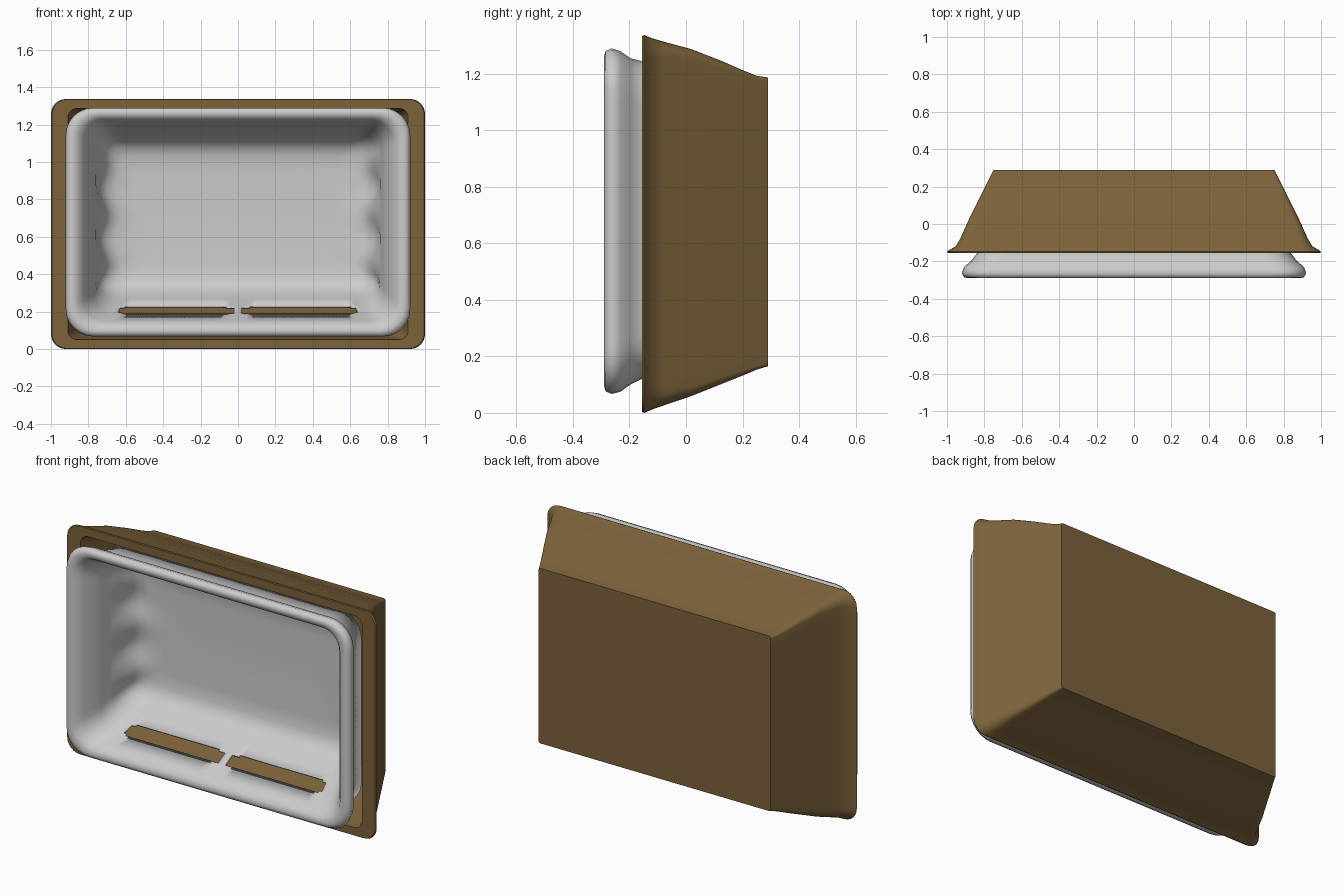
import bpy, bmesh, math

if "Cube" in bpy.data.objects:
    bpy.data.objects.remove(bpy.data.objects["Cube"])


def ring(y, hx, z0, z1, r, nx=60, nz=24, nc=6):
    """Rounded rectangle in the xz plane, counter-clockwise from lower left."""
    corners = [(-hx + r, z0 + r, 180), (hx - r, z0 + r, 270),
               (hx - r, z1 - r, 0), (-hx + r, z1 - r, 90)]
    arcs = []
    for cx, cz, start in corners:
        angles = [math.radians(start + 90 * i / nc) for i in range(nc + 1)]
        arcs.append([(cx + r * math.cos(a), cz + r * math.sin(a)) for a in angles])
    pts = []
    for k, arc in enumerate(arcs):
        pts += arc
        p, q = arc[-1], arcs[(k + 1) % 4][0]
        n = nx if k % 2 == 0 else nz
        pts += [(p[0] + (q[0] - p[0]) * i / n, p[1] + (q[1] - p[1]) * i / n)
                for i in range(1, n)]
    return [(x, y, z) for x, z in pts]


def loft(name, sections, cap_start=False, edit=None, color=None, angle=40):
    bm = bmesh.new()
    loops = [[bm.verts.new(p) for p in ring(*s)] for s in sections]
    n = len(loops[0])
    for a, b in zip(loops, loops[1:]):
        for i in range(n):
            j = (i + 1) % n
            bm.faces.new((a[i], a[j], b[j], b[i]))
    if cap_start:
        bm.faces.new(loops[0])
    bm.faces.new(loops[-1])
    bmesh.ops.recalc_face_normals(bm, faces=bm.faces)
    if edit:
        edit(bm)
    mesh = bpy.data.meshes.new(name)
    bm.to_mesh(mesh)
    bm.free()
    ob = bpy.data.objects.new(name, mesh)
    bpy.context.collection.objects.link(ob)
    if color:
        mat = bpy.data.materials.new(name + "_colour")
        mat.diffuse_color = color
        mat.use_nodes = True
        mat.node_tree.nodes["Principled BSDF"].inputs["Base Color"].default_value = mat.diffuse_color
        mesh.materials.append(mat)
    bpy.ops.object.select_all(action='DESELECT')
    bpy.context.view_layer.objects.active = ob
    ob.select_set(True)
    bpy.ops.object.shade_smooth_by_angle(angle=math.radians(angle))
    return ob


# Tapered brown housing: back panel, flared walls, front rim, hollow inside
loft("housing", [
    (0.29, 0.75, 0.165, 1.187, 0.012),
    (0.25, 0.77, 0.153, 1.193, 0.015),
    (0.20, 0.795, 0.132, 1.213, 0.018),
    (0.13, 0.83, 0.104, 1.244, 0.025),
    (0.02, 0.885, 0.06, 1.287, 0.035),
    (-0.08, 0.93, 0.026, 1.314, 0.05),
    (-0.12, 0.955, 0.012, 1.326, 0.065),
    (-0.14, 0.99, 0.003, 1.334, 0.08),
    (-0.148, 1.0, 0.0, 1.337, 0.08),
    (-0.155, 0.995, 0.003, 1.334, 0.08),
    (-0.155, 0.91, 0.05, 1.287, 0.05),
    (-0.08, 0.88, 0.06, 1.275, 0.05),
    (0.10, 0.80, 0.125, 1.22, 0.03),
    (0.26, 0.72, 0.19, 1.16, 0.02),
], cap_start=True, color=(0.2, 0.122, 0.043, 1))


def shape_liner(bm):
    # Two long slots in the floor, tapered at their ends
    slots = []
    for f in bm.faces:
        c = f.calc_center_median()
        if 0.15 < c.z < 0.25 and abs(f.normal.z) > 0.5 and -0.16 < c.y < -0.07:
            t = (abs(c.x) - 0.33) / 0.31
            if t * t + ((c.y + 0.115) / 0.055) ** 4 < 1:
                slots.append(f)
    bmesh.ops.delete(bm, geom=slots, context='FACES')
    # Gentle ripples on the inner side walls
    for v in bm.verts:
        if v.co.y > -0.03 and abs(v.co.x) > 0.5:
            v.co.x *= 1 + 0.02 * math.sin(v.co.z * math.tau / 0.27)


# Grey basin: outer skirt, rolled lip, sloping walls and rounded back
liner = loft("basin_liner", [
    (-0.04, 0.82, 0.12, 1.235, 0.14),
    (-0.16, 0.835, 0.125, 1.24, 0.14),
    (-0.20, 0.865, 0.105, 1.25, 0.14),
    (-0.235, 0.905, 0.08, 1.275, 0.14),
    (-0.262, 0.915, 0.073, 1.284, 0.14),
    (-0.28, 0.905, 0.08, 1.277, 0.135),
    (-0.284, 0.885, 0.095, 1.262, 0.13),
    (-0.278, 0.86, 0.12, 1.24, 0.12),
    (-0.24, 0.83, 0.145, 1.225, 0.12),
    *[(-0.16 + 0.011 * i, 0.79 - 0.003 * i, 0.178 + 0.006 * i,
       1.205 - 0.003 * i, 0.12) for i in range(9)],
    (0.00, 0.745, 0.262, 1.15, 0.11),
    (0.06, 0.725, 0.295, 1.12, 0.10),
    (0.10, 0.69, 0.33, 1.085, 0.09),
    (0.12, 0.64, 0.38, 1.035, 0.08),
    (0.125, 0.55, 0.46, 0.95, 0.07),
], edit=shape_liner, angle=60)
wall = liner.modifiers.new("wall", 'SOLIDIFY')
wall.thickness = 0.012
wall.offset = 0
